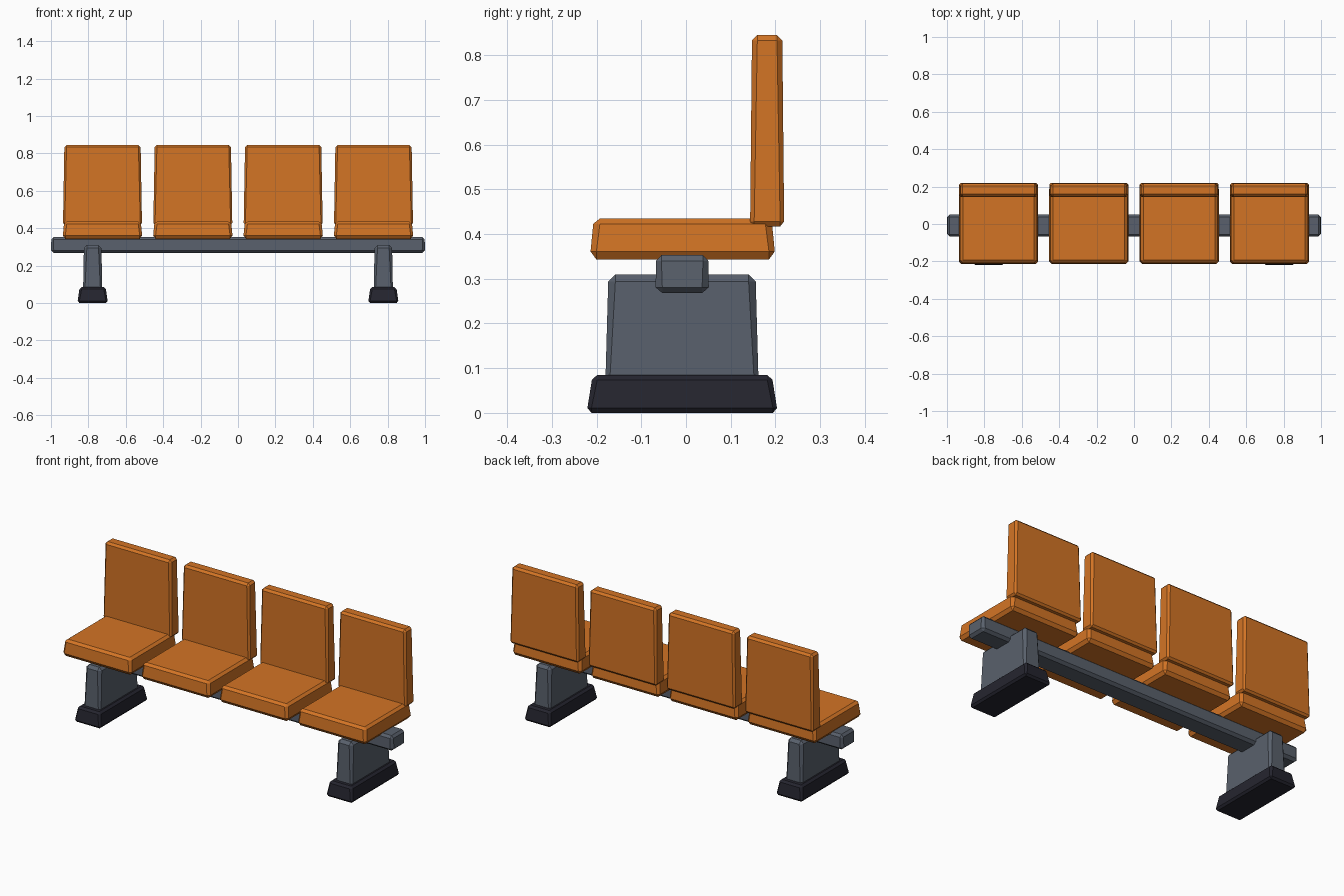
import bpy, bmesh

if "Cube" in bpy.data.objects:
    bpy.data.objects.remove(bpy.data.objects["Cube"])


def material(name, rgb):
    m = bpy.data.materials.new(name)
    m.diffuse_color = (*rgb, 1)
    m.use_nodes = True
    m.node_tree.nodes["Principled BSDF"].inputs["Base Color"].default_value = m.diffuse_color
    return m


ORANGE = material("orange_shell", (0.65, 0.175, 0.018))
GREY = material("grey_steel", (0.1, 0.118, 0.15))
DARK = material("dark_foot", (0.018, 0.018, 0.028))


def block(name, mat, centre, z0, z1, low, high, bev0, bev1):
    """Tapered box with one flat chamfer; low/high are half sizes, bev0/bev1 bottom and top chamfers."""
    bm = bmesh.new()
    for z, (hx, hy), (b, bz), s in ((z0, low, bev0, 1), (z1, high, bev1, -1)):
        for sx in (-1, 1):
            for sy in (-1, 1):
                for x, y, zz in ((hx - b, hy - b, z),
                                 (hx - b, hy, z + s * bz),
                                 (hx, hy - b, z + s * bz)):
                    bm.verts.new((sx * x, sy * y, zz))
    bmesh.ops.convex_hull(bm, input=bm.verts)
    bmesh.ops.dissolve_limit(bm, angle_limit=0.02, verts=bm.verts, edges=bm.edges)
    bmesh.ops.recalc_face_normals(bm, faces=bm.faces)
    me = bpy.data.meshes.new(name)
    bm.to_mesh(me)
    bm.free()
    me.materials.append(mat)
    ob = bpy.data.objects.new(name, me)
    ob.location = (centre[0], centre[1], 0)
    bpy.context.collection.objects.link(ob)
    return ob


# Long beam carrying the seats
block("beam", GREY, (0, -0.0085), 0.268, 0.353, (1.0, 0.0595), (0.998, 0.0585),
      (0.015, 0.013), (0.012, 0.013))

# Four seats with backrests
for i in range(4):
    x = (i - 1.5) * 0.483
    block(f"seat_{i + 1}", ORANGE, (x, -0.0075), 0.343, 0.435,
          (0.212, 0.206), (0.206, 0.200), (0.013, 0.018), (0.015, 0.012))
    block(f"backrest_{i + 1}", ORANGE, (x, 0.1815), 0.417, 0.845,
          (0.211, 0.038), (0.204, 0.034), (0.009, 0.011), (0.012, 0.012))

# Two legs with feet
for side, x in (("left", -0.777), ("right", 0.777)):
    block(f"{side}_leg", GREY, (x, -0.009), 0.07, 0.31,
          (0.051, 0.171), (0.047, 0.165), (0.01, 0.01), (0.016, 0.016))
    block(f"{side}_foot", DARK, (x, -0.0085), 0.0, 0.085,
          (0.080, 0.212), (0.071, 0.202), (0.009, 0.011), (0.012, 0.011))
